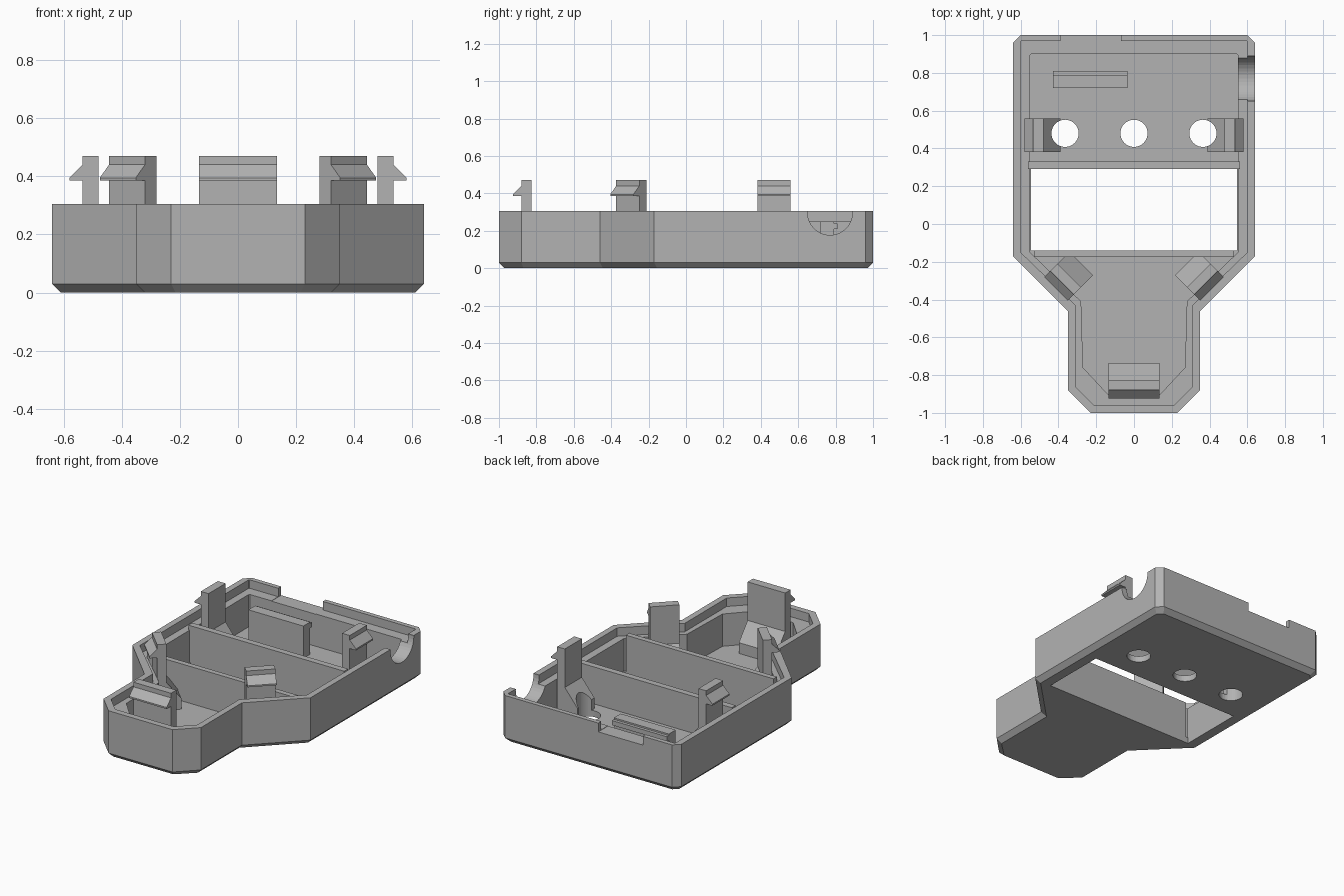
import bpy, bmesh, math
from mathutils import Matrix, Vector

if "Cube" in bpy.data.objects:
    bpy.data.objects.remove(bpy.data.objects["Cube"])

grey = bpy.data.materials.new("plain grey")
grey.use_nodes = True
grey.diffuse_color = (0.45, 0.45, 0.45, 1)
grey.node_tree.nodes["Principled BSDF"].inputs["Base Color"].default_value = grey.diffuse_color

RIM, LEDGE, FLOOR = 0.305, 0.25, 0.04


def finish(name, bm):
    bmesh.ops.recalc_face_normals(bm, faces=bm.faces)
    mesh = bpy.data.meshes.new(name)
    bm.to_mesh(mesh)
    bm.free()
    mesh.materials.append(grey)
    obj = bpy.data.objects.new(name, mesh)
    bpy.context.collection.objects.link(obj)
    return obj


def box(name, x, y, z):
    bm = bmesh.new()
    bmesh.ops.create_cube(bm, size=1)
    for v in bm.verts:
        v.co = [r[0] if c < 0 else r[1] for c, r in zip(v.co, (x, y, z))]
    return finish(name, bm)


def cylinder(name, centre, radius, depth, turn=Matrix()):
    bm = bmesh.new()
    bmesh.ops.create_cone(bm, cap_ends=True, segments=40, radius1=radius,
                          radius2=radius, depth=depth,
                          matrix=Matrix.Translation(centre) @ turn)
    return finish(name, bm)


def cut(obj, cutters):
    for c in cutters:
        mod = obj.modifiers.new("cut", 'BOOLEAN')
        mod.operation, mod.solver, mod.object = 'DIFFERENCE', 'EXACT', c
    bpy.context.view_layer.update()
    graph = bpy.context.evaluated_depsgraph_get()
    mesh = bpy.data.meshes.new_from_object(obj.evaluated_get(graph))
    obj.modifiers.clear()
    obj.data = mesh


# Tray: half outlines, mirrored and lofted from the underside to the inner floor
base = [(.58, .97), (.61, .94), (.61, -.155), (.32, -.445), (.32, -.87), (.215, -.97)]
outer = [(.60, 1), (.64, .96), (.64, -.17), (.35, -.46), (.35, -.88), (.23, -1)]
lip = [(.595, .97), (.60, .965), (.60, -.15), (.31, -.43), (.31, -.86), (.21, -.96)]
inner = [(.545, .90), (.55, .895), (.55, -.15), (.28, -.41), (.27, -.76), (.14, -.90)]
layers = [(base, 0), (outer, .03), (outer, RIM), (lip, RIM),
          (lip, LEDGE), (inner, LEDGE), (inner, FLOOR)]
bm = bmesh.new()
rings = []
for half, z in layers:
    full = half + [(-x, y) for x, y in reversed(half)]
    rings.append([bm.verts.new((x, y, z)) for x, y in full])
for a, b in zip(rings, rings[1:]):
    for i in range(len(a)):
        j = (i + 1) % len(a)
        bm.faces.new((a[i], a[j], b[j], b[i]))
bm.faces.new(rings[0])
bm.faces.new(rings[-1])
tray = finish("tray", bm)

# Openings: window, three holes, cable notch in the side, slot in the back rim
holes = [cylinder("hole_cutter", (x, .48, .1), .072, .6) for x in (-.365, 0, .365)]
others = [
    box("window_cutter", (-.545, .545), (-.14, .29), (-.1, .2)),
    cylinder("cable_cutter", (.6, .77, .297), .12, .16, Matrix.Rotation(math.pi / 2, 4, 'Y')),
    box("slot_cutter", (-.39, -.07), (.88, 1.1), (LEDGE - .002, .5)),
]
cut(tray, holes + others)

# Partitions either side of the window
box("back_partition", (-.56, .56), (.29, .33), (.01, .28))
box("front_partition", (-.53, .53), (-.175, -.14), (.01, .28))

# Upright retaining panel with a small catch along its top
box("retaining_panel", (-.43, -.035), (.72, .79), (.01, LEDGE))
box("retaining_catch", (-.43, -.035), (.78, .81), (.21, LEDGE - .01))


def clip(name, angle, reach, shift, width):
    """Hooked clip with a sloped foot, facing outward at the given angle."""
    profile = [(-.145, .01), (0, .01), (0, .385), (.045, .385), (.045, .395),
               (0, .44), (0, .47), (-.055, .47), (-.055, .22), (-.145, .11)]
    out = Vector((math.cos(angle), math.sin(angle), 0))
    side = Vector((-out.y, out.x, 0))
    bm = bmesh.new()
    ends = []
    for s in (-.5, .5):
        ends.append([bm.verts.new(out * (reach + u) + side * (shift + s * width)
                                  + Vector((0, 0, z))) for u, z in profile])
    a, b = ends
    bm.faces.new(a)
    bm.faces.new(b)
    for i in range(len(a)):
        j = (i + 1) % len(a)
        bm.faces.new((a[i], a[j], b[j], b[i]))
    return finish(name, bm)


# Clips: one at the narrow end, a pair on the sides and a pair on the tapers
clip("front_clip", -math.pi / 2, .88, 0, .27)
for s, label in ((1, "left"), (-1, "right")):
    facing = 0 if s > 0 else math.pi
    side_clip = clip(label + "_side_clip", facing, .535, s * .47, .175)
    cut(side_clip, holes)
    clip(label + "_taper_clip", -math.pi / 2 + s * math.pi / 4, .49, s * .05, .175)

for c in holes + others:
    bpy.data.objects.remove(c)
